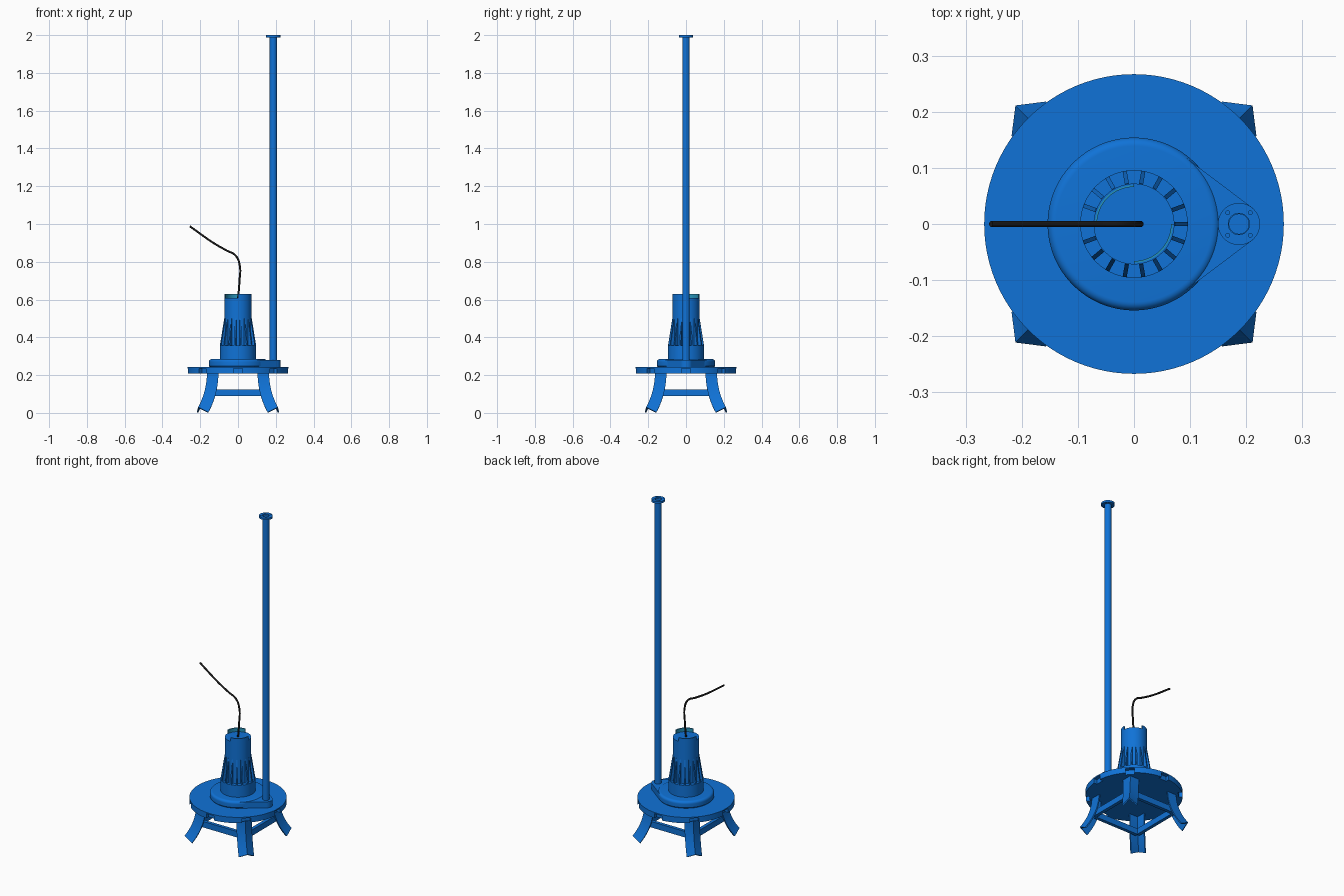
import bpy, bmesh
from math import cos, sin, pi, radians, acos
from mathutils import Vector, Matrix

if "Cube" in bpy.data.objects:
    bpy.data.objects.remove(bpy.data.objects["Cube"])


def material(name, rgb):
    m = bpy.data.materials.new(name)
    m.diffuse_color = (*rgb, 1)
    m.use_nodes = True
    m.node_tree.nodes["Principled BSDF"].inputs["Base Color"].default_value = m.diffuse_color
    return m


BLUE = material("blue_paint", (0.005, 0.17, 0.68))
TEAL = material("teal_seal", (0.02, 0.30, 0.50))
BLACK = material("black_rubber", (0.01, 0.01, 0.01))


def finish(name, bm, mat=BLUE, smooth=True):
    bmesh.ops.recalc_face_normals(bm, faces=bm.faces)
    me = bpy.data.meshes.new(name)
    bm.to_mesh(me)
    bm.free()
    ob = bpy.data.objects.new(name, me)
    bpy.context.collection.objects.link(ob)
    me.materials.append(mat)
    if smooth:
        bpy.ops.object.select_all(action='DESELECT')
        ob.select_set(True)
        bpy.context.view_layer.objects.active = ob
        bpy.ops.object.shade_smooth_by_angle(angle=radians(35))
    return ob


def loft(bm, rings, closed=False):
    """Skin equal-length closed rings; cap the ends unless they loop round."""
    vs = [[bm.verts.new(p) for p in r] for r in rings]
    n = len(vs[0])
    for i in range(len(vs) if closed else len(vs) - 1):
        a, b = vs[i], vs[(i + 1) % len(vs)]
        for j in range(n):
            k = (j + 1) % n
            bm.faces.new((a[j], a[k], b[k], b[j]))
    if not closed:
        bm.faces.new(vs[0])
        bm.faces.new(vs[-1])


def lathe(name, profile, x=0, n=64, start=0, sweep=2 * pi, hollow=False, mat=BLUE):
    """Hollow: closed section swept round z. Solid: stacked discs."""
    bm = bmesh.new()
    if hollow:
        full = abs(sweep - 2 * pi) < 1e-6
        count = n if full else n + 1
        angs = [start + sweep * i / n for i in range(count)]
        loft(bm, [[(x + r * cos(a), r * sin(a), z) for r, z in profile] for a in angs], full)
    else:
        angs = [2 * pi * i / n for i in range(n)]
        loft(bm, [[(x + r * cos(a), r * sin(a), z) for a in angs] for r, z in profile])
    return finish(name, bm, mat)


def add_box(bm, size, matrix):
    bmesh.ops.create_cube(bm, size=1, matrix=matrix @ Matrix.Diagonal((*size, 1)))


def cut(ob, cutter):
    mod = ob.modifiers.new("cut", 'BOOLEAN')
    mod.operation, mod.solver, mod.object = 'DIFFERENCE', 'EXACT', cutter
    cutter.hide_render = True
    cutter.hide_set(True)


# Base plate with eight notches in its rim
plate = lathe("base_plate", [(0.267, 0.208), (0.267, 0.243)], n=96)
bm = bmesh.new()
for i in range(8):
    add_box(bm, (0.06, 0.05, 0.036),
            Matrix.Rotation(i * pi / 4, 4, 'Z') @ Matrix.Translation((0.275, 0, 0.218)))
cut(plate, finish("notch_cutter", bm, smooth=False))

# Pump casing with a rounded upper edge
fillet = [(0.139 + 0.015 * cos(a), 0.270 + 0.015 * sin(a))
          for a in [pi / 2 * i / 6 for i in range(7)]]
lathe("pump_casing", [(0.148, 0.242), (0.154, 0.249)] + fillet, n=96)

# Outlet: tangent block from the casing to the riser pipe
PX, FR = 0.187, 0.0375
t = acos((0.150 - FR) / PX)
outline = [(0.150 * cos(t), -0.150 * sin(t))]
outline += [(PX + FR * cos(a), FR * sin(a)) for a in [-t + 2 * t * i / 20 for i in range(21)]]
outline += [(0.150 * cos(t), 0.150 * sin(t))]
bm = bmesh.new()
loft(bm, [[(x, y, z) for x, y in outline] for z in (0.243, 0.28)])
finish("outlet_block", bm)

# Riser pipe and its drilled top flange
lathe("riser_pipe", [(0.0175, 0.275), (0.0195, 0.275), (0.0195, 1.995), (0.0175, 1.995)],
      x=PX, n=40, hollow=True)
flange = lathe("pipe_flange", [(0.0190, 1.988), (FR, 1.988), (FR, 2.0), (0.0190, 2.0)],
               x=PX, n=48, hollow=True)
bm = bmesh.new()
for i in range(4):
    a = pi / 4 + i * pi / 2
    bmesh.ops.create_cone(bm, cap_ends=True, segments=16, radius1=0.0035, radius2=0.0035, depth=0.06,
                          matrix=Matrix.Translation((PX + 0.0285 * cos(a), 0.0285 * sin(a), 1.994)))
cut(flange, finish("bolt_hole_cutter", bm, smooth=False))

# Motor housing
lathe("motor_base", [(0.096, 0.283), (0.096, 0.357)])
lathe("motor_body", [(0.072, 0.35), (0.072, 0.608)])

# Tapered cooling fins
bm = bmesh.new()
section = [(0.065, 0.356), (0.096, 0.356), (0.073, 0.50), (0.065, 0.50)]
for i in range(18):
    rot = Matrix.Rotation(radians(20 * i), 3, 'Z')
    loft(bm, [[rot @ Vector((r, s, z)) for r, z in section] for s in (-0.0037, 0.0037)])
finish("cooling_fins", bm, smooth=False)

# Raised rim arcs on two opposite quarters of the motor top
for side, start in (("left", pi / 2), ("right", 3 * pi / 2)):
    for name, r0, r1, mat in (("rim", 0.069, 0.072, BLUE), ("seal", 0.066, 0.069, TEAL)):
        lathe(f"{side}_top_{name}", [(r0, 0.60), (r1, 0.60), (r1, 0.63), (r0, 0.63)],
              n=20, start=start, sweep=pi / 2, hollow=True, mat=mat)

# Power cable
pts = [(0, 0.60), (0.008, 0.70), (0.010, 0.775), (-0.012, 0.832),
       (-0.065, 0.862), (-0.13, 0.90), (-0.255, 0.988)]
curve = bpy.data.curves.new("power_cable", 'CURVE')
curve.dimensions = '3D'
curve.bevel_depth, curve.bevel_resolution, curve.use_fill_caps = 0.0055, 3, True
sp = curve.splines.new('BEZIER')
sp.bezier_points.add(len(pts) - 1)
for bp, (x, z) in zip(sp.bezier_points, pts):
    bp.co = (x, 0, z)
    bp.handle_left_type = bp.handle_right_type = 'AUTO'
curve.materials.append(BLACK)
bpy.context.collection.objects.link(bpy.data.objects.new("power_cable", curve))

# Four curved angle-iron legs: (depth behind apex, sideways) section
W, T = 0.043, 0.0075
chevron = [(0, 0), (W, W), (W + T * 0.7, W - T * 0.7), (T * 1.41, 0),
           (W + T * 0.7, -W + T * 0.7), (W, -W)]
R, END = 0.30, radians(39)
ztop = (R + W + T * 0.7) * sin(END)
for i, name in enumerate(("back_right", "back_left", "front_left", "front_right")):
    rot = Matrix.Rotation(pi / 4 + i * pi / 2, 3, 'Z')
    rings = []
    for k in range(13):
        a = END * k / 12
        rings.append([rot @ Vector((0.532 - (R + d) * cos(a), s, ztop - (R + d) * sin(a)))
                      for d, s in chevron])
    bm = bmesh.new()
    loft(bm, rings)
    finish(name + "_leg", bm)

# Square of braces between neighbouring legs
for i, name in enumerate(("right", "back", "left", "front")):
    bm = bmesh.new()
    add_box(bm, (0.02, 0.30, 0.036),
            Matrix.Rotation(i * pi / 2, 4, 'Z') @ Matrix.Translation((0.155, 0, 0.107)))
    finish(name + "_brace", bm, smooth=False)
